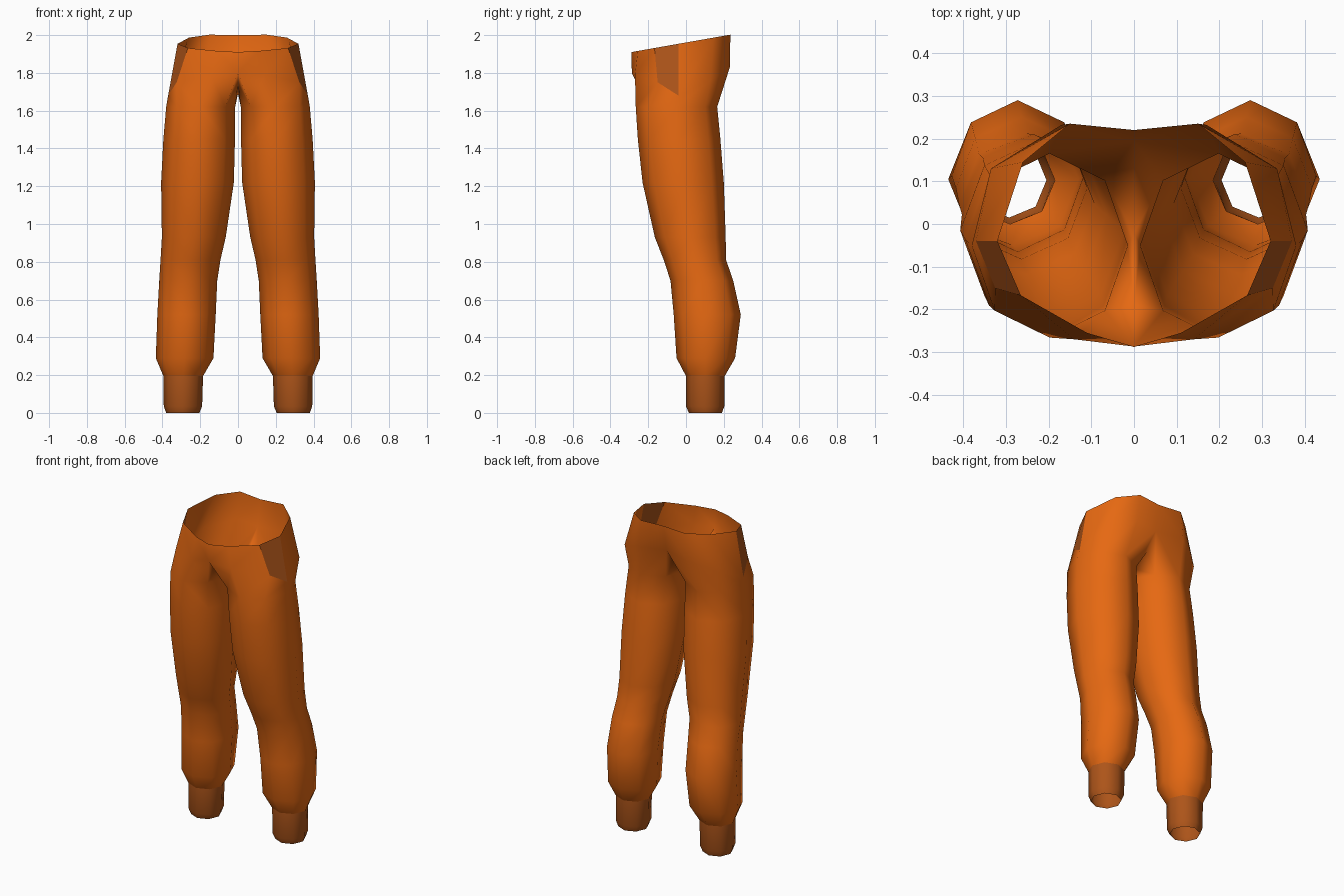
import bpy, bmesh
from math import sin, cos, pi

if "Cube" in bpy.data.objects:
    bpy.data.objects.remove(bpy.data.objects["Cube"])

SIDES = 8


def material(name, rgb):
    m = bpy.data.materials.new(name)
    m.diffuse_color = (*rgb, 1)
    m.use_nodes = True
    m.node_tree.nodes["Principled BSDF"].inputs["Base Color"].default_value = m.diffuse_color
    return m


cloth = material("orange_cloth", (0.79, 0.14, 0.006))
trim = material("dark_trim", (0.42, 0.09, 0.01))


def ring(bm, z, x0, x1, y0, y1):
    """Eight-sided ring: front, outer, back, inner."""
    cx, cy, rx, ry = (x0 + x1) / 2, (y0 + y1) / 2, (x1 - x0) / 2, (y1 - y0) / 2
    return [bm.verts.new((cx + rx * sin(2 * pi * i / SIDES),
                          cy - ry * cos(2 * pi * i / SIDES), z)) for i in range(SIDES)]


def bridge(bm, low, high, closed=True):
    n = len(low)
    return [bm.faces.new((low[i], low[(i + 1) % n], high[(i + 1) % n], high[i]))
            for i in range(n if closed else n - 1)]


def loft(bm, sections):
    rings = [ring(bm, *s) for s in sections]
    for a, b in zip(rings, rings[1:]):
        bridge(bm, a, b)
    return rings[-1]


def finish(bm, name, mats):
    for f in bm.faces:
        f.smooth = True
    me = bpy.data.meshes.new(name)
    bm.to_mesh(me)
    bm.free()
    for m in mats:
        me.materials.append(m)
    ob = bpy.data.objects.new(name, me)
    bpy.context.collection.objects.link(ob)
    mod = ob.modifiers.new("mirror", 'MIRROR')
    mod.use_clip = True
    return ob


# Leg: z, x range, y range from cuff to top of thigh
ANKLE = (0.195, 0.185, 0.395, 0.0, 0.205)
bm = bmesh.new()
r = loft(bm, [
    ANKLE,
    (0.29, 0.13, 0.435, -0.05, 0.26),
    (0.52, 0.118, 0.427, -0.065, 0.29),
    (0.70, 0.11, 0.417, -0.082, 0.25),
    (0.81, 0.093, 0.41, -0.118, 0.212),
    (0.93, 0.065, 0.403, -0.165, 0.21),
    (1.22, 0.022, 0.407, -0.23, 0.20),
    (1.45, 0.016, 0.395, -0.255, 0.182),
    (1.62, 0.015, 0.38, -0.266, 0.165),
])

# Hips: row from front centre round the side to back centre
hip = [bm.verts.new(p) for p in [
    (0, -0.287, 1.80), (0.14, -0.27, 1.79), (0.325, -0.15, 1.75), (0.37, -0.04, 1.68),
    (0.335, 0.13, 1.76), (0.17, 0.232, 1.83), (0, 0.195, 1.84)]]
bridge(bm, r[:5], hip[1:6], closed=False)

# Crotch: inner thigh joined to the centre seam
F, B = hip[0], hip[-1]
c7, c6, c5 = [bm.verts.new(p) for p in [(0, -0.19, 1.745), (0, -0.02, 1.69), (0, 0.12, 1.74)]]
for f in [(r[7], r[0], hip[1], F), (r[7], F, c7), (r[6], r[7], c7, c6),
          (r[5], r[6], c6, c5), (r[5], c5, B), (r[4], r[5], B, hip[5])]:
    bm.faces.new(f)

# Waist: slanted opening, higher at the back
waist = [bm.verts.new((x, y, 1.91 + 0.176 * (y + 0.29))) for x, y in [
    (0, -0.288), (0.11, -0.255), (0.265, -0.167), (0.32, -0.04),
    (0.26, 0.145), (0.15, 0.235), (0, 0.22)]]
panels = bridge(bm, hip, waist, closed=False)

# Pocket panel: dark, with sharp borders
panels[2].material_index = 1
for e in panels[2].edges:
    e.smooth = False
finish(bm, "trousers", [cloth, trim])

# Ankle cuffs
bm = bmesh.new()
loft(bm, [(0.0, 0.205, 0.38, 0.015, 0.19), (0.035, 0.19, 0.393, 0.0, 0.203), ANKLE])
finish(bm, "ankle_cuffs", [trim])
